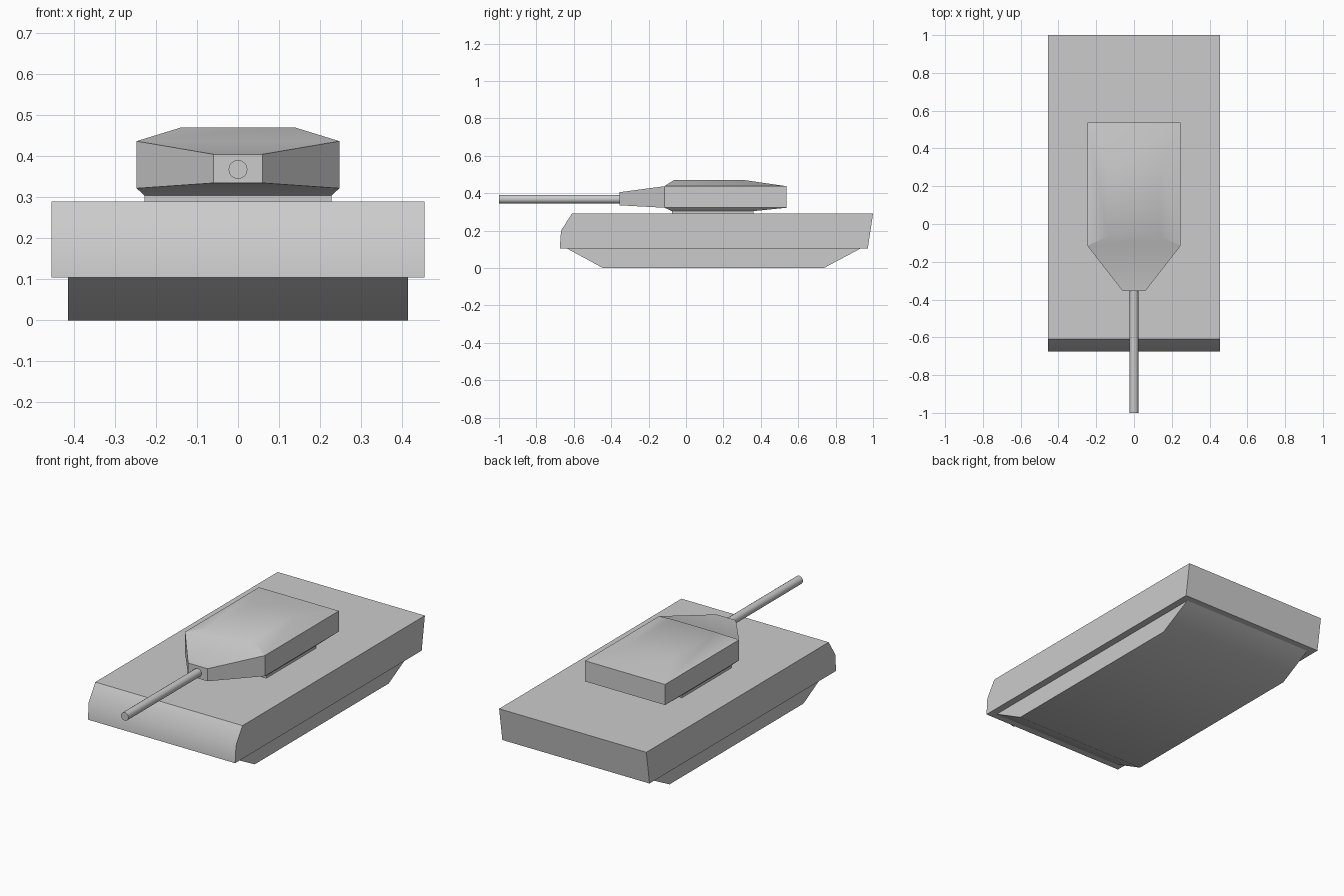
import bpy, bmesh, math

if "Cube" in bpy.data.objects:
    bpy.data.objects.remove(bpy.data.objects["Cube"])


def finish(name, bm):
    bmesh.ops.recalc_face_normals(bm, faces=bm.faces)
    mesh = bpy.data.meshes.new(name)
    bm.to_mesh(mesh)
    bm.free()
    mesh.shade_smooth()
    mesh.set_sharp_from_angle(angle=math.radians(35))
    obj = bpy.data.objects.new(name, mesh)
    bpy.context.collection.objects.link(obj)
    return obj


def side_prism(name, profile, half_width):
    """Extrude a (y, z) side profile across x."""
    bm = bmesh.new()
    rows = [[bm.verts.new((x, y, z)) for y, z in profile]
            for x in (-half_width, half_width)]
    for row in rows:
        bm.faces.new(row)
    n = len(profile)
    for i in range(n):
        j = (i + 1) % n
        bm.faces.new((rows[0][i], rows[0][j], rows[1][j], rows[1][i]))
    return finish(name, bm)


def mirrored_loop(bm, half):
    """Closed loop from front-to-back points on the +x side."""
    points = list(half) + [(-x, y, z) for x, y, z in reversed(half)]
    return [bm.verts.new(p) for p in points]


def bridge(bm, a, b):
    for i in range(len(a)):
        j = (i + 1) % len(a)
        bm.faces.new((a[i], a[j], b[j], b[i]))


def sloped_cap(bm, loop, rect):
    """Nose panel plus four slopes leading to a flat rectangle."""
    bm.faces.new((loop[0], loop[1], loop[4], loop[5]))
    bridge(bm, loop[1:5], rect)


# Hull
side_prism("upper_hull", [(-0.61, 0.29), (-0.668, 0.20), (-0.675, 0.105),
                          (0.972, 0.105), (1.0, 0.29)], 0.455)
side_prism("lower_hull", [(-0.64, 0.106), (-0.445, 0.0),
                          (0.738, 0.0), (0.937, 0.106)], 0.415)

# Turret with sloped roof, sloped underside and short ring
bm = bmesh.new()
lower = mirrored_loop(bm, [(0.06, -0.355, 0.335), (0.247, -0.115, 0.322), (0.247, 0.538, 0.322)])
upper = mirrored_loop(bm, [(0.06, -0.355, 0.405), (0.247, -0.115, 0.437), (0.247, 0.538, 0.437)])
roof = mirrored_loop(bm, [(0.14, -0.065, 0.47), (0.14, 0.31, 0.47)])
ring_top = mirrored_loop(bm, [(0.228, -0.075, 0.304), (0.228, 0.362, 0.304)])
ring_base = mirrored_loop(bm, [(0.228, -0.075, 0.289), (0.228, 0.362, 0.289)])
bridge(bm, lower, upper)
sloped_cap(bm, upper, roof)
sloped_cap(bm, lower, ring_top)
bridge(bm, ring_top, ring_base)
bm.faces.new(roof)
bm.faces.new(ring_base)
finish("turret", bm)

# Gun barrel
bm = bmesh.new()
bmesh.ops.create_cone(bm, cap_ends=True, segments=16, radius1=0.023, radius2=0.023, depth=0.65)
barrel = finish("gun_barrel", bm)
barrel.location = (0, -0.675, 0.368)
barrel.rotation_euler = (math.radians(90), 0, 0)
